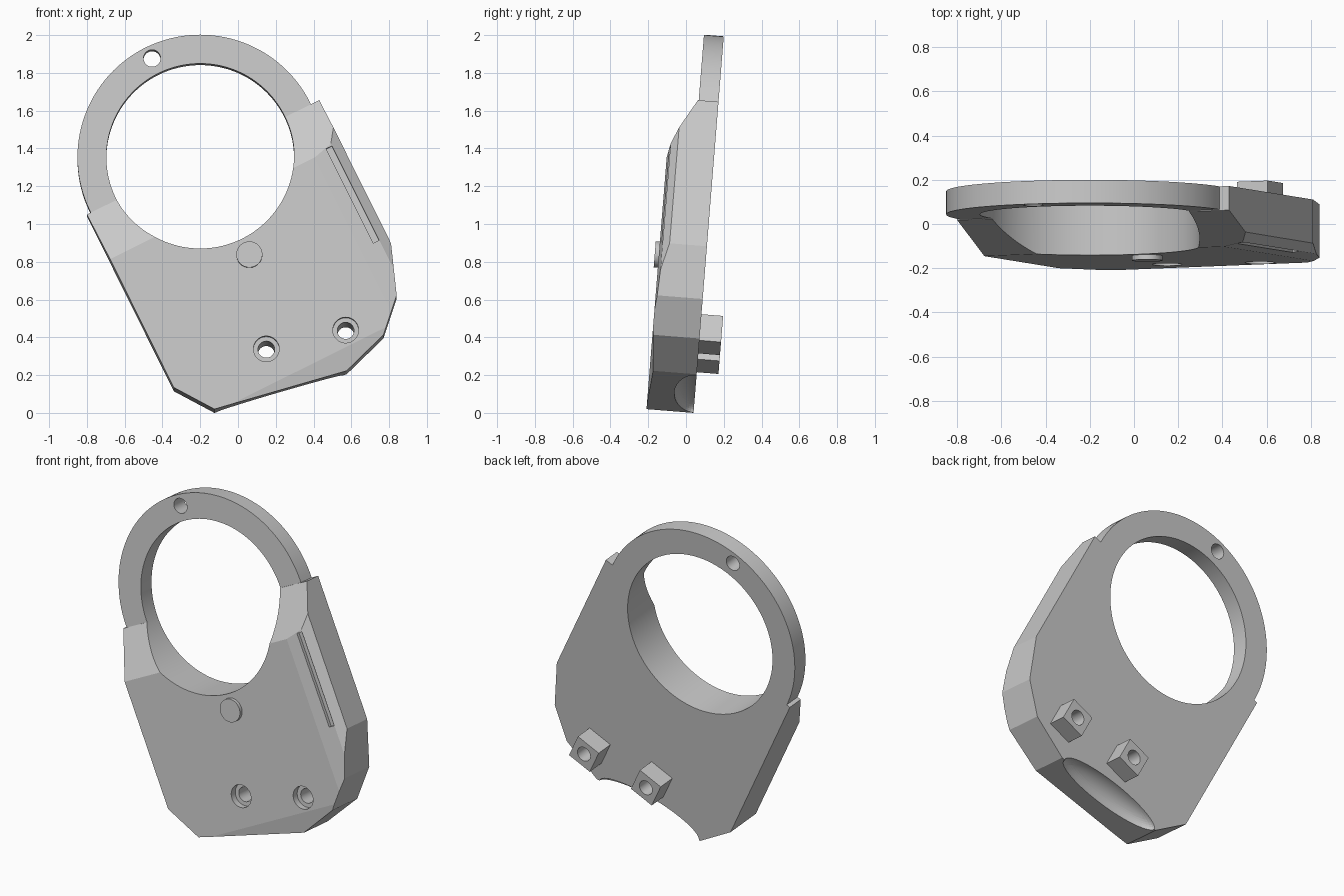
import bpy, bmesh, math
from mathutils import Vector, Matrix

if "Cube" in bpy.data.objects:
    bpy.data.objects.remove(bpy.data.objects["Cube"])

# One plain grey material
grey = bpy.data.materials.new("plain grey")
grey.use_nodes = True
COLOUR = (0.58, 0.58, 0.58, 1)
grey.diffuse_color = COLOUR
grey.node_tree.nodes["Principled BSDF"].inputs["Base Color"].default_value = COLOUR

# Plate axes: the outline is turned in its own plane; depth counts forward from the back
TURN = math.radians(26.5)
P = Vector((math.cos(TURN), 0, math.sin(TURN)))
Q = Vector((-math.sin(TURN), 0, math.cos(TURN)))
FRONT = Vector((0, -1, 0))
FULL, THIN = 0.25, 0.105


def make(name, bm):
    bmesh.ops.recalc_face_normals(bm, faces=bm.faces)
    mesh = bpy.data.meshes.new(name)
    bm.to_mesh(mesh)
    bm.free()
    mesh.materials.append(grey)
    ob = bpy.data.objects.new(name, mesh)
    bpy.context.collection.objects.link(ob)
    return ob


def disc(name, x, z, radius, back, front, sides=96):
    bm = bmesh.new()
    spot = Matrix.Translation((x, -(back + front) / 2, z)) @ Matrix.Rotation(math.pi / 2, 4, 'X')
    bmesh.ops.create_cone(bm, cap_ends=True, segments=sides, radius1=radius, radius2=radius,
                          depth=front - back, matrix=spot)
    return make(name, bm)


def block(name, centre, size):
    bm = bmesh.new()
    m = Matrix.Translation(centre) @ Matrix.Rotation(-TURN, 4, 'Y') @ Matrix.Diagonal((*size, 1))
    bmesh.ops.create_cube(bm, size=1, matrix=m)
    return make(name, bm)


def combine(target, tool, operation, keep=False):
    mod = target.modifiers.new("bool", 'BOOLEAN')
    mod.object, mod.operation, mod.solver = tool, operation, 'EXACT'
    bpy.context.view_layer.objects.active = target
    bpy.ops.object.modifier_apply(modifier=mod.name)
    if not keep:
        bpy.data.objects.remove(tool)


def slope(bm, axis, a, b):
    """Trim the front with a plane through two (along axis, depth) points."""
    normal = axis * (a[1] - b[1]) + FRONT * (b[0] - a[0])
    cut = bmesh.ops.bisect_plane(bm, geom=bm.verts[:] + bm.edges[:] + bm.faces[:],
                                 plane_co=axis * a[0] + FRONT * a[1], plane_no=normal,
                                 clear_outer=True)
    rim = [e for e in cut["geom_cut"] if isinstance(e, bmesh.types.BMEdge)]
    if rim:
        bmesh.ops.edgeloop_fill(bm, edges=rim)


# Plate body: extruded outline with a top ramp, side chamfers and a shallow lower slope
outline = [(0.43, 1.652), (0.81, 0.885), (0.84, 0.605), (0.77, 0.395), (0.575, 0.205),
           (-0.125, 0.0), (-0.34, 0.115), (-0.80, 1.045)]
bm = bmesh.new()
base = bm.faces.new([bm.verts.new((x, 0, z)) for x, z in outline])
lifted = bmesh.ops.extrude_face_region(bm, geom=[base])["geom"]
bmesh.ops.translate(bm, vec=FRONT * FULL, verts=[v for v in lifted if isinstance(v, bmesh.types.BMVert)])
bmesh.ops.recalc_face_normals(bm, faces=bm.faces)
slope(bm, Q, (1.015, FULL), (1.295, THIN))
slope(bm, P, (0.96, FULL), (1.07, 0.235))
slope(bm, P, (1.07, 0.235), (1.124, 0.195))
slope(bm, -Q, (-0.04, FULL), (0.069, 0.232))
body = make("plate_body", bm)

# Ring, large opening and small ring hole
combine(body, disc("ring", -0.2, 1.35, 0.65, 0, THIN, 128), 'UNION')
combine(body, disc("opening", -0.2, 1.35, 0.497, -0.1, 0.4, 128), 'DIFFERENCE')
combine(body, disc("ring_hole", -0.455, 1.875, 0.045, -0.1, 0.4, 72), 'DIFFERENCE')

# Slot along the side chamfer
combine(body, block("slot", P * 1.052 + Q * 0.75 + FRONT * 0.265, (0.034, 0.09, 0.56)), 'DIFFERENCE')

# Scoop out of the lower back edge
bm = bmesh.new()
edge = Vector((0.7, 0, 0.205))
spot = (Matrix.Translation((0.22, 0, 0.10)) @ Matrix.Rotation(-math.atan2(edge.z, edge.x), 4, 'Y')
        @ Matrix.Diagonal((0.35, 0.11, 0.09, 1)))
bmesh.ops.create_uvsphere(bm, u_segments=48, v_segments=32, radius=1, matrix=spot)
combine(body, make("scoop", bm), 'DIFFERENCE')

# Counterbored screw holes running through square lugs on the back
parts = [body]
for side, x, z in (("left", 0.57, 0.42), ("right", 0.15, 0.32)):
    lug = block(side + "_lug", Vector((x, 0.055, z)), (0.155, 0.12, 0.155))
    bore = disc("bore", x, z, 0.044, -0.3, 0.4, 72)
    combine(lug, bore, 'DIFFERENCE', keep=True)
    combine(body, bore, 'DIFFERENCE')
    combine(body, disc("counterbore", x, z, 0.068, 0.21, 0.4, 72), 'DIFFERENCE')
    parts.append(lug)

# Round button on the front
parts.append(disc("front_button", 0.06, 0.82, 0.069, 0.2, 0.272, 72))

# Lean everything back slightly and shade
lean = Matrix.Translation((0, 0.04, 0)) @ Matrix.Rotation(-0.08, 4, 'X')
bpy.ops.object.select_all(action='DESELECT')
for ob in parts:
    ob.data.transform(lean)
    ob.select_set(True)
bpy.context.view_layer.objects.active = body
bpy.ops.object.shade_smooth_by_angle(angle=math.radians(6))
